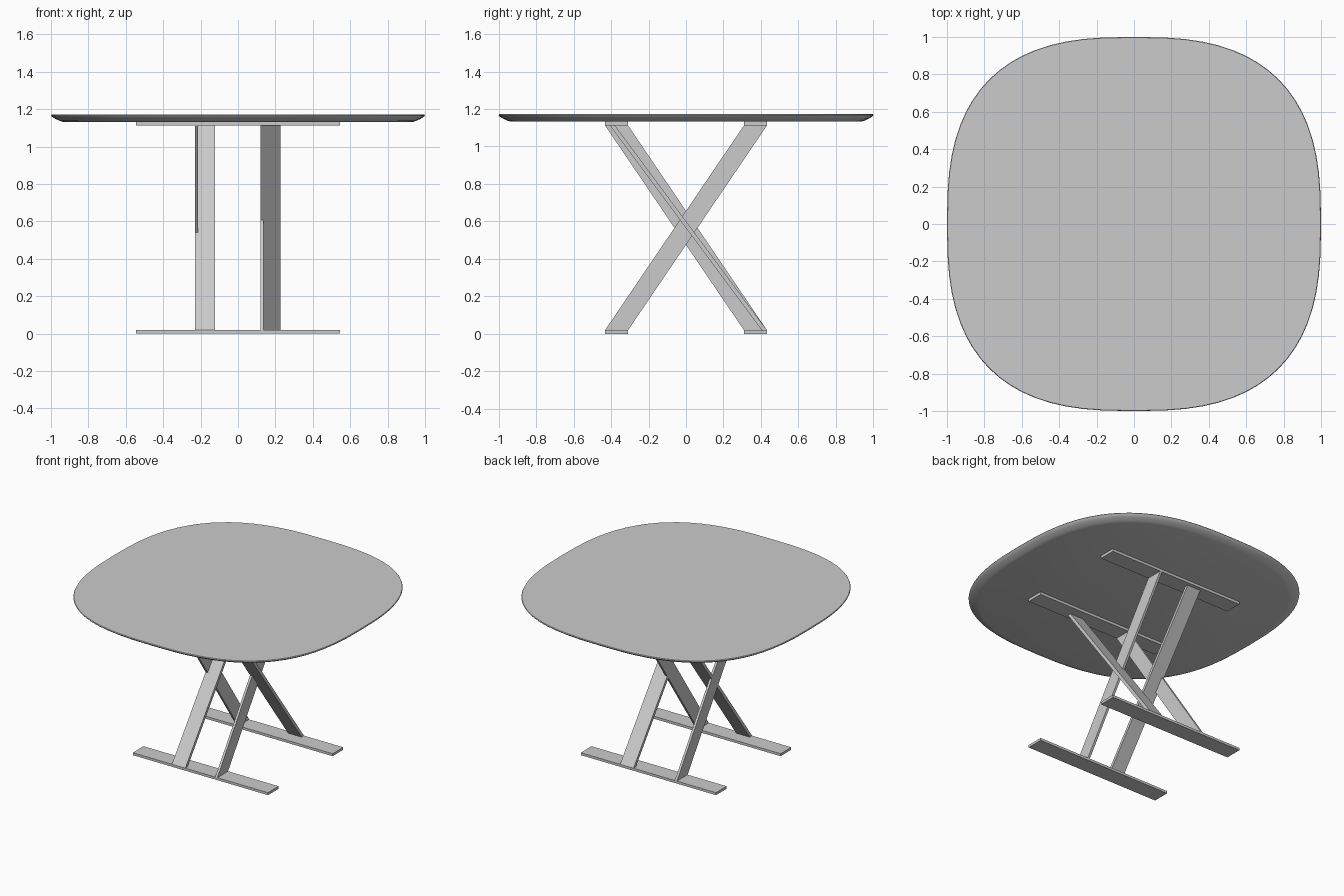
import bpy
import bmesh
from math import cos, sin, tau, copysign

cube = bpy.data.objects.get("Cube")
if cube:
    bpy.data.objects.remove(cube)

grey = bpy.data.materials.new("plain_grey")
grey.use_nodes = True
GREY = (0.6, 0.6, 0.6, 1)
grey.diffuse_color = GREY
grey.node_tree.nodes["Principled BSDF"].inputs["Base Color"].default_value = GREY


def loft(name, rings):
    """Solid joining equal rings of points, capped at both ends."""
    bm = bmesh.new()
    rows = [[bm.verts.new(p) for p in ring] for ring in rings]
    n = len(rows[0])
    for low, high in zip(rows, rows[1:]):
        for i in range(n):
            j = (i + 1) % n
            bm.faces.new((low[i], low[j], high[j], high[i]))
    bm.faces.new(rows[0])
    bm.faces.new(rows[-1])
    bmesh.ops.recalc_face_normals(bm, faces=bm.faces)
    mesh = bpy.data.meshes.new(name)
    bm.to_mesh(mesh)
    bm.free()
    mesh.materials.append(grey)
    obj = bpy.data.objects.new(name, mesh)
    bpy.context.collection.objects.link(obj)
    return obj


def rect(x0, x1, y0, y1, z):
    return [(x0, y0, z), (x1, y0, z), (x1, y1, z), (x0, y1, z)]


def squircle(radius, z, power=2.7, steps=72):
    """Rounded-square outline."""
    def coord(v):
        return copysign(abs(v) ** (2 / power), v) * radius
    return [(coord(cos(tau * i / steps)), coord(sin(tau * i / steps)), z)
            for i in range(steps)]


# Table top with a softly undercut edge
profile = [(0.935, 1.132), (0.955, 1.138), (0.98, 1.15), (0.995, 1.16),
           (1.0, 1.167), (0.997, 1.172)]
top = loft("table_top", [squircle(r, z) for r, z in profile])
bpy.context.view_layer.objects.active = top
top.select_set(True)
bpy.ops.object.shade_smooth_by_angle(angle=0.6)

# Floor runners and top rails
FLOOR, RAIL, THICK = 0.018, 1.113, 0.019
INNER, OUTER = 0.31, 0.433
for side, y0, y1 in (("front", -OUTER, -INNER), ("back", INNER, OUTER)):
    for part, z0, z1 in (("runner", 0, FLOOR), ("rail", RAIL, RAIL + THICK)):
        loft(f"{side}_{part}", [rect(-0.545, 0.545, y0, y1, z) for z in (z0, z1)])

# Crossed legs: each pair has one flat board and one board on edge.
# lean = +1 rises towards the back, -1 towards the front.
for side, x0, lean in (("right", -0.23, 1), ("left", 0.12, -1)):
    x1 = x0 + 0.108
    loft(f"{side}_flat_leg", [
        rect(x0, x1, *sorted((-lean * OUTER, -lean * 0.405)), FLOOR),
        rect(x0, x1, *sorted((lean * 0.38, lean * 0.407)), RAIL)])
    loft(f"{side}_edge_leg", [
        rect(x0, x0 + 0.017, *sorted((lean * INNER, lean * OUTER)), FLOOR),
        rect(x0, x0 + 0.017, *sorted((-lean * INNER, -lean * OUTER)), RAIL)])
